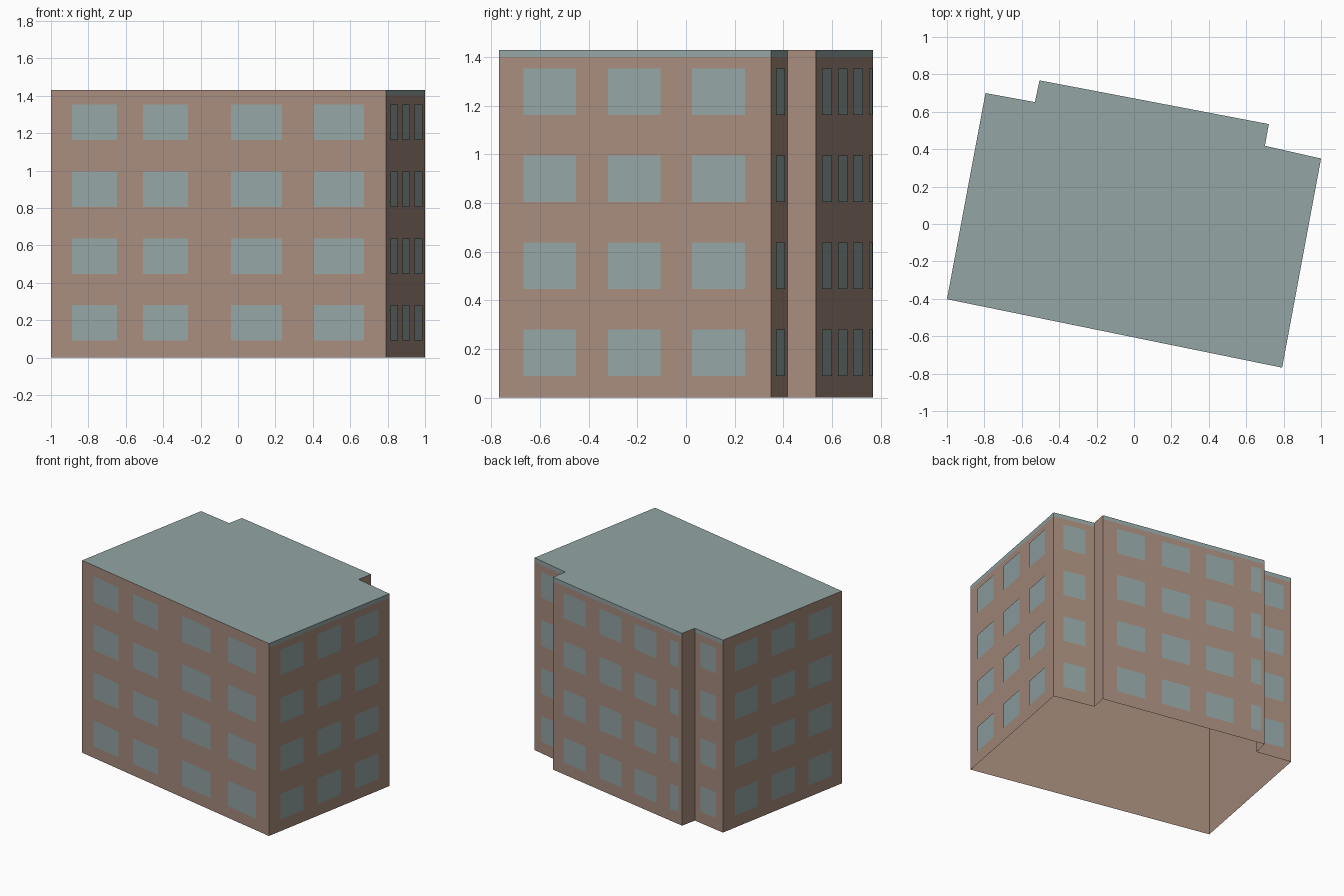
import bpy
import bmesh
from mathutils import Vector

cube = bpy.data.objects.get("Cube")
if cube:
    bpy.data.objects.remove(cube, do_unlink=True)


def make_material(name, rgb):
    mat = bpy.data.materials.new(name)
    mat.use_nodes = True
    color = (*rgb, 1.0)
    mat.diffuse_color = color
    mat.node_tree.nodes["Principled BSDF"].inputs["Base Color"].default_value = color
    return mat


brown = make_material("brown_wall", (0.39, 0.263, 0.206))
grey_blue = make_material("grey_blue", (0.295, 0.376, 0.378))
WALL, TRIM = 0, 1

HEIGHT = 1.43
BAND = 1.40
STOREYS = 4
SILL, WINDOW_HEIGHT = 0.09, 0.19
OFFSET = 0.005

# Each wall: start corner, window spans along the wall, roof edge band shown
walls = [
    ((-1.0, -0.402), [(0.063, 0.197), (0.275, 0.409), (0.538, 0.69), (0.785, 0.935)], False),
    ((0.792, -0.768), [(0.09, 0.284), (0.40, 0.594), (0.71, 0.905)], True),
    ((1.0, 0.35), [(0.23, 0.78)], True),
    ((0.70, 0.418), [], False),
    ((0.721, 0.534), [(0.085, 0.258), (0.364, 0.535), (0.635, 0.806), (0.912, 0.977)], True),
    ((-0.505, 0.768), [], False),
    ((-0.53, 0.652), [(0.22, 0.77)], True),
    ((-0.794, 0.70), [(0.095, 0.288), (0.406, 0.6), (0.716, 0.91)], False),
]
corners = [Vector(w[0]) for w in walls]


def add_panel(bm, a, b, low, high, index=0):
    """Upright rectangle from a to b between two heights."""
    points = ((*a, low), (*b, low), (*b, high), (*a, high))
    face = bm.faces.new([bm.verts.new(p) for p in points])
    face.material_index = index


def finish(name, bm, *materials):
    bmesh.ops.remove_doubles(bm, verts=bm.verts[:], dist=0.0001)
    mesh = bpy.data.meshes.new(name)
    bm.to_mesh(mesh)
    bm.free()
    for mat in materials:
        mesh.materials.append(mat)
    obj = bpy.data.objects.new(name, mesh)
    bpy.context.collection.objects.link(obj)


# Open-bottomed shell with a roof edge band, and window plates just outside it
shell = bmesh.new()
windows = bmesh.new()
for i, (start, spans, has_band) in enumerate(walls):
    a, b = corners[i], corners[(i + 1) % len(corners)]
    add_panel(shell, a, b, 0.0, BAND, WALL)
    add_panel(shell, a, b, BAND, HEIGHT, TRIM if has_band else WALL)
    along = (b - a).normalized()
    outward = Vector((along.y, -along.x)) * OFFSET
    for left, right in spans:
        for storey in range(STOREYS):
            z = SILL + storey * HEIGHT / STOREYS
            add_panel(windows, a.lerp(b, left) + outward,
                      a.lerp(b, right) + outward, z, z + WINDOW_HEIGHT)
finish("walls", shell, brown, grey_blue)
finish("windows", windows, grey_blue)

# Flat roof on the wall outline
roof = bmesh.new()
roof.faces.new([roof.verts.new((*p, HEIGHT)) for p in corners])
finish("roof", roof, grey_blue)
